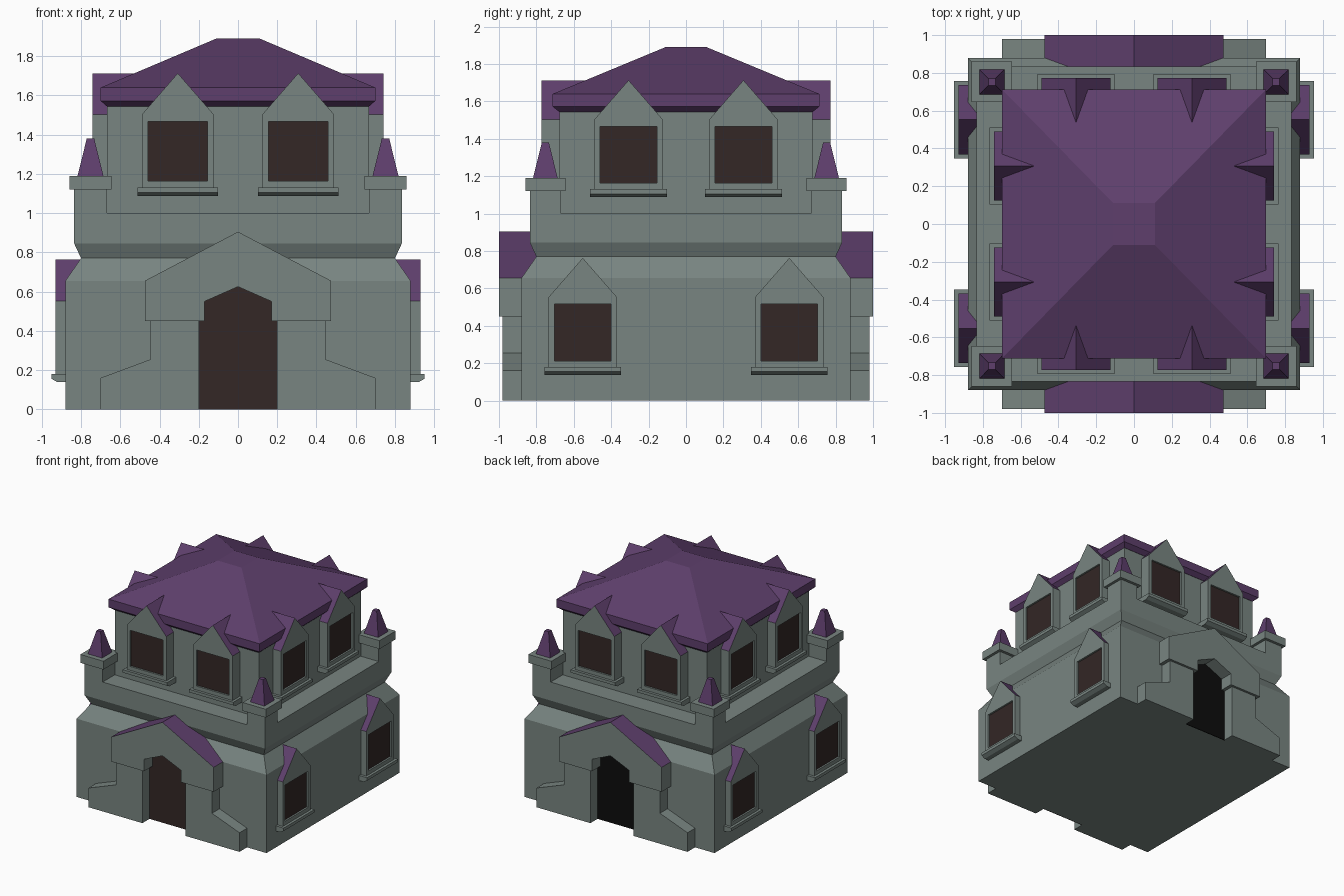
import bpy, bmesh, math
from mathutils import Matrix

if "Cube" in bpy.data.objects:
    bpy.data.objects.remove(bpy.data.objects["Cube"])


def material(name, rgb):
    m = bpy.data.materials.new(name)
    m.diffuse_color = (*rgb, 1)
    m.use_nodes = True
    m.node_tree.nodes["Principled BSDF"].inputs["Base Color"].default_value = m.diffuse_color
    return m


STONE = material("grey_green_stone", (0.19, 0.235, 0.22))
PURPLE = material("purple_roof_tile", (0.112, 0.049, 0.15))
BROWN = material("dark_brown_glass", (0.033, 0.020, 0.019))
BLACK = material("black_opening", (0.004, 0.004, 0.004))


def finish(name, bm, mats, angle=0.0, purple_above=None):
    """Make an object; up-facing slopes above a height become roof tile."""
    bmesh.ops.recalc_face_normals(bm, faces=bm.faces)
    bm.normal_update()
    if purple_above is not None:
        for f in bm.faces:
            if f.normal.z > 0.3 and f.calc_center_median().z > purple_above:
                f.material_index = 1
    bmesh.ops.transform(bm, matrix=Matrix.Rotation(angle, 4, 'Z'), verts=bm.verts)
    me = bpy.data.meshes.new(name)
    bm.to_mesh(me)
    bm.free()
    for m in mats:
        me.materials.append(m)
    ob = bpy.data.objects.new(name, me)
    bpy.context.collection.objects.link(ob)
    return ob


def loft(name, sections, mat, cx=0, cy=0):
    """Stack of rectangles (half x, half y, z) joined into a solid."""
    bm = bmesh.new()
    rings = [[bm.verts.new((cx + sx * hx, cy + sy * hy, z))
              for sx, sy in ((-1, -1), (1, -1), (1, 1), (-1, 1))]
             for hx, hy, z in sections]
    for a, b in zip(rings, rings[1:]):
        for i in range(4):
            j = (i + 1) % 4
            bm.faces.new((a[i], a[j], b[j], b[i]))
    bm.faces.new(rings[0][::-1])
    bm.faces.new(rings[-1])
    return finish(name, bm, [mat])


def slab(name, loops, near, far, angle, mats, purple_above=None):
    """Outline (and holes) in the wall plane, from distance near to far."""
    bm = bmesh.new()
    caps = {near: [], far: []}
    for pts in loops:
        ring = {d: [bm.verts.new((u, -d, z)) for u, z in pts] for d in caps}
        n = len(pts)
        for i in range(n):
            j = (i + 1) % n
            a, b = ring[near], ring[far]
            f = bm.faces.new((a[i], a[j], b[j], b[i]))
            for d in caps:
                caps[d].append(bm.edges.get((ring[d][i], ring[d][j])))
    for edges in caps.values():
        bmesh.ops.triangle_fill(bm, use_beauty=True, edges=edges)
    return finish(name, bm, mats, angle, purple_above)


def rect(u, hw, z0, z1):
    return [(u - hw, z0), (u + hw, z0), (u + hw, z1), (u - hw, z1)]


def window(name, u, z, face, inner, angle):
    """Gabled window; z is the bottom of the frame, face the front distance."""
    hw = 0.183
    outline = [(u - hw, z), (u + hw, z), (u + hw, z + 0.375),
               (u, z + 0.585), (u - hw, z + 0.375)]
    slab(name + "_frame", [outline, rect(u, 0.152, z + 0.035, z + 0.338)],
         inner, face, angle, [STONE, PURPLE], z + 0.4)
    slab(name + "_pane", [rect(u, 0.156, z + 0.03, z + 0.342)],
         face - 0.023, face - 0.015, angle, [BROWN])
    # sill with sloping underside
    bm = bmesh.new()
    prof = [(inner, z + 0.003), (face + 0.022, z + 0.003),
            (face + 0.022, z - 0.022), (face - 0.01, z - 0.04), (inner, z - 0.04)]
    ends = [[bm.verts.new((u + s * 0.205, -d, h)) for d, h in prof] for s in (-1, 1)]
    for i in range(5):
        j = (i + 1) % 5
        bm.faces.new((ends[0][i], ends[0][j], ends[1][j], ends[1][i]))
    for e in ends:
        bm.faces.new(e)
    finish(name + "_sill", bm, [STONE], angle)


# Main masses
loft("lower_storey", [(.88, .88, 0), (.88, .88, .655), (.80, .80, .77),
                      (.835, .835, .845), (.835, .835, 1.0)], STONE)
loft("upper_storey", [(.667, .675, .99), (.667, .675, 1.56)], STONE)
loft("main_roof", [(.667, .677, 1.543), (.70, .713, 1.572), (.70, .713, 1.64),
                   (.11, .11, 1.89)], PURPLE)

# Corner posts with caps and spires
for sx in (-1, 1):
    for sy in (-1, 1):
        c = dict(cx=sx * .752, cy=sy * .752)
        loft("corner_post", [(.083, .083, .99), (.083, .083, 1.125)], STONE, **c)
        loft("post_cap", [(.107, .107, 1.12), (.107, .107, 1.19)], STONE, **c)
        loft("post_spire", [(.067, .067, 1.185), (.019, .019, 1.38)], PURPLE, **c)

# Upper dormer windows on all four sides
for k in range(4):
    face = 0.772 if k % 2 == 0 else 0.742
    for u in (-.307, .307):
        window("dormer_window", u, 1.128, face, 0.50, k * math.pi / 2)

# Lower windows on left and right sides
for k in (1, 3):
    for u in (-.552, .552):
        window("side_window", u, 0.178, 0.93, 0.78, k * math.pi / 2)

# Porches at front and back
ARCH = [(-.17, .45), (-.17, .55), (0, .625), (.17, .55), (.17, .45)]
for side, angle, dark in (("front", 0, BROWN), ("back", math.pi, BLACK)):
    gable = ARCH + [(.475, .45), (.475, .655), (0, .905), (-.475, .655), (-.475, .45)]
    slab(side + "_porch_gable", [gable], 0.78, 1.0, angle, [STONE, PURPLE], 0.65)
    for s in (-1, 1):
        pier = [(.20, 0), (.70, 0), (.70, .16), (.445, .255), (.445, .46), (.20, .46)]
        slab(side + "_porch_pier", [[(s * u, z) for u, z in pier]],
             0.85, 0.98, angle, [STONE])
    door = [(-.21, 0), (-.21, .46)] + ARCH[1:4] + [(.21, .46), (.21, 0)]
    slab(side + "_doorway", [door], 0.879, 0.886, angle, [dark])
